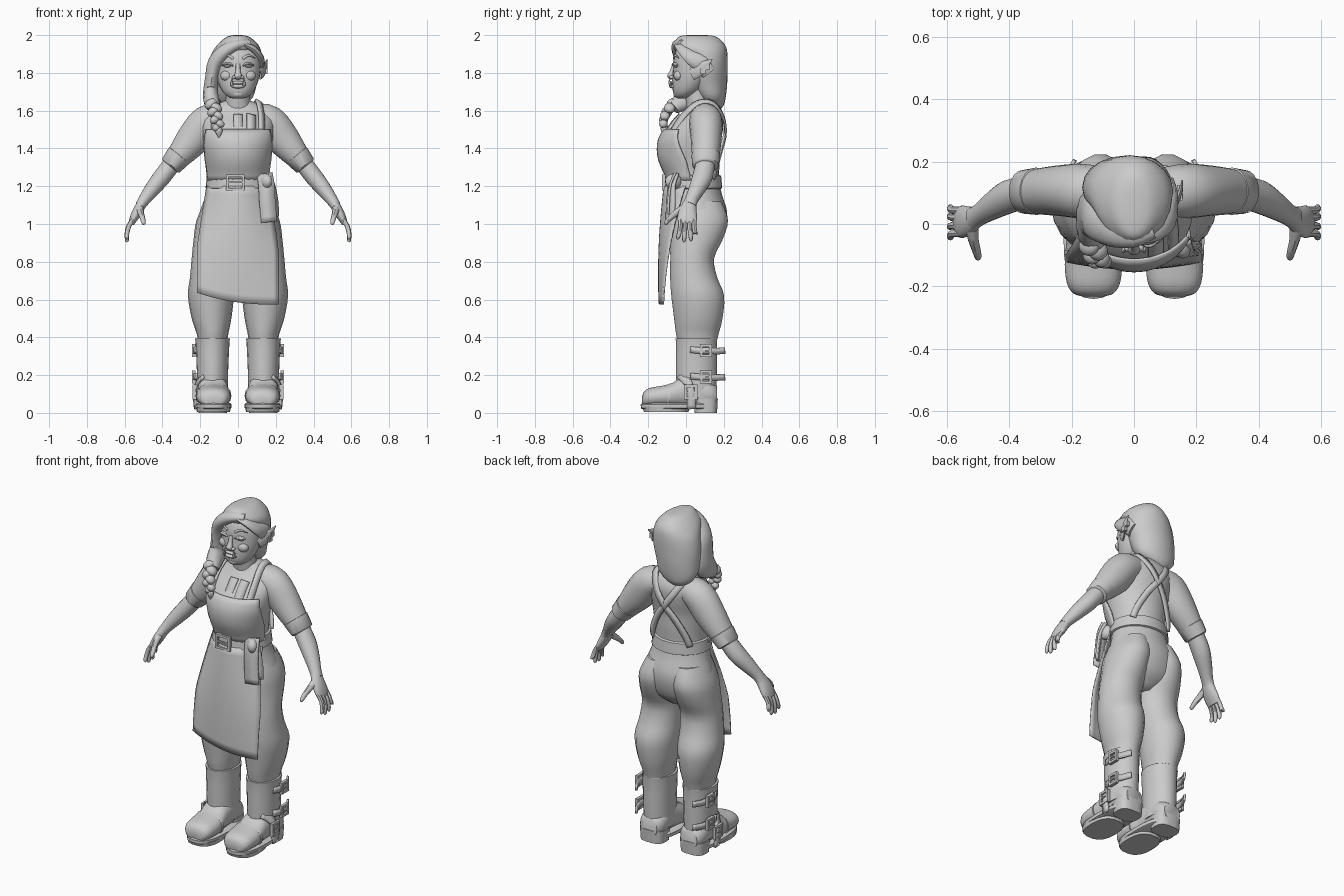
import bpy, bmesh, math
from mathutils import Vector, Matrix, Euler

X, Y, Z = Vector((1, 0, 0)), Vector((0, 1, 0)), Vector((0, 0, 1))


def finish(name, bm, mirror=False, thick=0, angle=45):
    bmesh.ops.recalc_face_normals(bm, faces=bm.faces)
    me = bpy.data.meshes.new(name)
    bm.to_mesh(me)
    bm.free()
    for f in me.polygons:
        f.use_smooth = True
    me.set_sharp_from_angle(angle=math.radians(angle))
    ob = bpy.data.objects.new(name, me)
    bpy.context.collection.objects.link(ob)
    if thick:
        m = ob.modifiers.new("thickness", 'SOLIDIFY')
        m.thickness, m.offset = thick, 0
    if mirror:
        ob.modifiers.new("mirror", 'MIRROR')
    return ob


def spline(rows, k):
    out = []
    for i in range(len(rows) - 1):
        q = [rows[max(i - 1, 0)], rows[i], rows[i + 1], rows[min(i + 2, len(rows) - 1)]]
        for s in range(k):
            t = s / k
            out.append(tuple(.5 * (2 * b + (c - a) * t + (2 * a - 5 * b + 4 * c - d) * t * t
                                   + (3 * b - a - 3 * c + d) * t ** 3) for a, b, c, d in zip(*q)))
    return out + [tuple(rows[-1])]


def loft(name, rows, axis='z', n=18, p=2, k=3, mirror=False, ref=Y):
    """Rings (x, y, z, radius a, radius b) skinned together; axis 't' follows the path."""
    rows = spline(rows, k) if k > 1 else rows
    bm, rings = bmesh.new(), []
    for i, (x, y, z, a, b) in enumerate(rows):
        u, v = X, (Y if axis == 'z' else Z)
        if axis == 't':
            t = Vector(rows[min(i + 1, len(rows) - 1)][:3]) - Vector(rows[max(i - 1, 0)][:3])
            t.normalize()
            u = (ref - t * ref.dot(t)).normalized()
            v = t.cross(u)
        ring = []
        for j in range(n):
            c, s = math.cos(2 * math.pi * j / n), math.sin(2 * math.pi * j / n)
            c, s = (math.copysign(abs(w) ** (2 / p), w) for w in (c, s))
            ring.append(bm.verts.new(Vector((x, y, z)) + u * a * c + v * b * s))
        rings.append(ring)
    for r, q in zip(rings, rings[1:]):
        for j in range(n):
            bm.faces.new((r[j], r[(j + 1) % n], q[(j + 1) % n], q[j]))
    bm.faces.new(rings[0])
    bm.faces.new(rings[-1])
    return finish(name, bm, mirror)


def sheet(name, f, nu, nv, thick, mirror=False):
    bm = bmesh.new()
    g = [[bm.verts.new(f(i / nu, j / nv)) for j in range(nv + 1)] for i in range(nu + 1)]
    for i in range(nu):
        for j in range(nv):
            bm.faces.new((g[i][j], g[i + 1][j], g[i + 1][j + 1], g[i][j + 1]))
    return finish(name, bm, mirror, thick)


def ribbon(name, pts, width, centre, thick=.012, mirror=False):
    """Flat strap along a path, facing away from a centre point."""
    P = [Vector(q) for q in spline(pts, 3)]
    n = len(P) - 1

    def f(u, v):
        i = round(u * n)
        t = P[min(i + 1, n)] - P[max(i - 1, 0)]
        return P[i] + t.cross(P[i] - Vector(centre)).normalized() * width * (v - .5)
    return sheet(name, f, n, 1, thick, mirror)


def blob(name, c, r, rot=(0, 0, 0), mirror=False):
    bm = bmesh.new()
    bmesh.ops.create_uvsphere(bm, u_segments=14, v_segments=9, radius=1)
    bm.transform(Matrix.LocRotScale(Vector(c), Euler(rot), Vector(r)))
    return finish(name, bm, mirror)


def buckle(name, c, a, b, u, v, mirror=False):
    """Rectangular frame with half sizes a, b along directions u, v, plus a prong."""
    bm = bmesh.new()
    w = u.cross(v)
    for d, s in ((u * a, (.007, b, .009)), (u * -a, (.007, b, .009)), (v * b, (a + .007, .007, .009)),
                 (v * -b, (a + .007, .007, .009)), (w * .004, (a, .004, .006))):
        m = Matrix((u, v, w)).transposed().to_4x4()
        m.translation = Vector(c) + d
        bmesh.ops.create_cube(bm, size=2, matrix=m @ Matrix.Diagonal((*s, 1)))
    return finish(name, bm, mirror)


# trousers
loft("trouser_leg", [(.135, .06, .36, .075, .10), (.135, .06, .42, .084, .115), (.14, .065, .5, .105, .13),
                     (.143, .062, .62, .122, .142), (.135, .04, .72, .119, .126), (.126, .033, .82, .119, .118),
                     (.118, .055, .92, .117, .142), (.108, .068, 1.02, .112, .157), (.09, .06, 1.12, .085, .13)], mirror=True)
loft("trouser_hips", [(0, .06, .85, .05, .05), (0, .06, .91, .18, .12), (0, .062, .99, .218, .15), (0, .062, 1.07, .2, .155),
                      (0, .05, 1.15, .172, .142), (0, .04, 1.22, .157, .135)], n=24)
# torso and neck
TORSO = [(0, .042, 1.18, .16, .138), (0, .04, 1.25, .153, .134), (0, .024, 1.33, .163, .155), (0, .02, 1.42, .18, .16),
         (0, .046, 1.5, .19, .15), (0, .085, 1.57, .188, .115), (0, .095, 1.62, .135, .085), (0, .085, 1.65, .075, .065)]
loft("shirt", TORSO, n=28)
loft("neck", [(0, .085, 1.58, .085, .075), (0, .065, 1.64, .066, .065), (0, .05, 1.73, .065, .065)])
# arms
loft("sleeve", [(.09, .10, 1.565, .08, .075), (.165, .105, 1.54, .088, .091), (.233, .107, 1.455, .082, .091),
                (.295, .105, 1.38, .075, .074), (.345, .103, 1.322, .065, .058)], 't', mirror=True)
loft("sleeve_cuff", [(.308, .105, 1.367, .066, .06), (.312, .105, 1.362, .076, .07), (.355, .103, 1.31, .07, .06),
                     (.359, .103, 1.305, .06, .052)], 't', k=1, mirror=True)
loft("forearm", [(.34, .105, 1.33, .05, .048), (.40, .088, 1.252, .054, .048), (.45, .06, 1.19, .045, .042),
                 (.495, .03, 1.13, .035, .032), (.515, .018, 1.1, .038, .028)], 't', mirror=True)
loft("palm", [(.505, .022, 1.115, .034, .026), (.53, .01, 1.07, .047, .027), (.552, .007, 1.03, .052, .022),
              (.566, .007, 1.0, .045, .015)], 't', mirror=True)
for i, (y, tip, zt) in enumerate([(-.03, -.043, .92), (-.005, -.01, .905), (.02, .026, .91), (.043, .056, .945)]):
    loft(f"finger_{i}", [(.552, y, 1.03, .013, .013), (.578, y, .99, .0125, .013), (.588, (y + tip) / 2, .95, .012, .012),
                         (.588, tip, zt + .008, .01, .01), (.586, tip, zt, .004, .004)], 't', n=8, k=2, mirror=True)
loft("thumb", [(.52, -.01, 1.085, .022, .02), (.515, -.05, 1.06, .017, .018), (.505, -.085, 1.03, .014, .014),
               (.5, -.107, 1.005, .011, .011), (.499, -.113, .998, .004, .004)], 't', n=8, ref=X, mirror=True)

# boots
loft("boot_shaft", [(.135, .055, .08, .082, .105), (.135, .055, .2, .082, .11), (.135, .055, .375, .09, .11),
                    (.135, .055, .39, .092, .113), (.135, .055, .393, .08, .10)], k=2, mirror=True)
loft("boot_foot", [(.13, -.232, .065, .035, .022), (.13, -.222, .074, .065, .04), (.13, -.19, .083, .085, .05),
                   (.13, -.13, .088, .092, .056), (.13, -.07, .095, .088, .065), (.132, -.03, .11, .082, .08),
                   (.134, .05, .12, .08, .09), (.134, .13, .1, .076, .07), (.134, .165, .09, .055, .05)],
     'y', p=2.3, mirror=True)
loft("boot_sole", [(.13, -.037, .02, .086, .195), (.13, -.037, .025, .095, .202), (.13, -.037, .045, .096, .203),
                   (.13, -.037, .052, .088, .195)], p=2.6, k=1, n=28, mirror=True)
loft("boot_front_sole", [(.13, -.105, .006, .088, .12), (.13, -.105, .03, .092, .128)], p=2.6, k=1, mirror=True)
loft("boot_heel", [(.134, .105, 0, .075, .06), (.134, .105, .075, .08, .064)], p=3, k=1, mirror=True)
loft("boot_toe_seam", [(.13, -.1, .088, .094, .061), (.13, -.085, .09, .095, .066)], 'y', k=1, p=2.3, mirror=True)
for i, z in enumerate((.33, .19)):
    ribbon(f"boot_strap_{i}", [(.218, .025, z + .005), (.23, .07, z), (.228, .115, z), (.212, .16, z - .003), (.19, .205, z)],
           .034, (.12, .08, z), mirror=True)
    buckle(f"boot_buckle_{i}", (.234, .105, z), .025, .027, Y, Z, mirror=True)
ribbon("ankle_strap", [(.18, -.03, .2), (.216, .01, .16), (.23, .025, .1), (.225, .03, .02)], .045, (.1, .04, .1), mirror=True)
buckle("ankle_buckle", (.231, .025, .11), .028, .032, Y, Z, mirror=True)

# apron skirt
def skirt(u, v):
    u = 2 * u - 1
    w = .165 + .05 * min(1, v * 1.8)
    z = 1.2 - v * (.595 + .03 * u + .02 * (1 - u * u))
    return (u * w, -.115 - .027 * v - .012 * math.sin(math.pi * v) * (1 - u * u) + u * u * (.09 * (1 - v) ** 2 + .022), z)


sheet("apron_skirt", skirt, 14, 14, .008)


# apron bib follows the front of the torso
def bib(u, v):
    z = 1.23 + .27 * v
    r = min(spline(TORSO, 8), key=lambda q: abs(q[2] - z))
    a = (2 * u - 1) * (1.45 - .75 * max(0, v - .35) ** 1.2)
    return ((r[3] + .01) * math.sin(a), r[1] - (r[4] + .01) * math.cos(a), z)


sheet("apron_bib", bib, 16, 10, .008)
ribbon("apron_strap", [(.125, -.085, 1.46), (.125, -.02, 1.565), (.112, .065, 1.642), (.10, .145, 1.638), (.055, .2, 1.56),
                       (0, .207, 1.48), (-.06, .187, 1.4), (-.11, .158, 1.3), (-.125, .14, 1.24)], .036, (0, .06, 1.45), mirror=True)
for x in (.0, .07):
    ribbon("collar_flap", [(x, -.03, 1.58), (x, -.066, 1.54), (x, -.105, 1.485)], .05, (0, .1, 1.4), .006)
# belt with buckle and hanging cloth
loft("belt", [(0, .04, 1.185, .163, .143), (0, .04, 1.19, .172, .152), (0, .04, 1.255, .164, .146), (0, .04, 1.26, .155, .138)],
     k=1, n=28)
buckle("belt_buckle", (-.015, -.118, 1.22), .042, .036, X, Z)
ribbon("cloth_long", [(.14, -.06, 1.265), (.15, -.085, 1.21), (.155, -.095, 1.12), (.165, -.1, 1.01)], .085, (.13, .2, 1.13))
ribbon("cloth_short", [(.15, -.055, 1.265), (.175, -.075, 1.2), (.19, -.075, 1.12), (.195, -.08, 1.04)], .05, (.05, .1, 1.13))
blob("cloth_fold", (.145, -.065, 1.225), (.032, .05, .042), (0, 0, .5))

# head and face
loft("head", [(0, -.02, 1.665, .025, .025), (0, -.012, 1.675, .055, .045), (0, .005, 1.705, .085, .075),
              (0, .025, 1.76, .108, .098), (0, .036, 1.82, .119, .104), (0, .045, 1.88, .119, .11), (0, .06, 1.94, .1, .1),
              (0, .065, 1.98, .04, .05)], n=24)
loft("nose", [(0, -.062, 1.85, .012, .01), (0, -.074, 1.81, .013, .013), (0, -.083, 1.783, .02, .018), (0, -.075, 1.765, .01, .01)],
     n=10)
blob("nostril", (.02, -.075, 1.777), (.012, .014, .01), mirror=True)
blob("eye", (.054, -.053, 1.842), (.026, .016, .014), (0, .1, .4), mirror=True)
loft("eyelid", [(.026, -.064, 1.838, .005, .005), (.053, -.068, 1.847, .008, .006), (.083, -.047, 1.84, .004, .004)], 't', n=8, mirror=True)
loft("eyebrow", [(.025, -.066, 1.875, .004, .007), (.058, -.058, 1.893, .004, .006), (.09, -.038, 1.878, .003, .003)], 't', n=8, mirror=True)
blob("cheek", (.06, -.04, 1.785), (.035, .026, .028), mirror=True)
blob("upper_lip", (0, -.07, 1.748), (.035, .016, .009))
blob("lower_lip", (0, -.071, 1.729), (.037, .018, .011))
blob("chin", (0, -.045, 1.69), (.036, .022, .022))
loft("tusk", [(.031, -.08, 1.73, .008, .008), (.033, -.088, 1.75, .006, .006), (.032, -.085, 1.77, .001, .001)], n=8, mirror=True)
loft("ear", [(.112, .03, 1.795, .035, .012), (.128, .06, 1.812, .036, .012), (.145, .095, 1.84, .024, .008),
             (.152, .12, 1.858, .012, .005), (.155, .14, 1.872, .002, .002)], 't', n=12, ref=Z)
for i, (y, z) in enumerate([(.11, 1.83), (.09, 1.808)]):
    buckle(f"earring_{i}", (.147, y, z), .008, .008, Y, Z).scale = (1, 1, 1)

# hair swept to one side and ending in a braid
loft("hair", [(-.055, .155, 1.605, .035, .025), (-.05, .15, 1.63, .08, .05), (-.04, .135, 1.67, .118, .075),
              (-.033, .118, 1.74, .133, .1), (-.02, .112, 1.82, .142, .108), (-.01, .1, 1.89, .135, .12),
              (-.002, .075, 1.935, .118, .138), (0, .067, 1.97, .088, .122), (0, .06, 1.993, .055, .095),
              (0, .06, 2.0, .02, .05)], n=20)
loft("hair_sweep", [(.06, -.015, 1.955, .03, .02), (.0, -.03, 1.95, .045, .03), (-.065, -.015, 1.915, .06, .04),
                    (-.118, .01, 1.855, .065, .042), (-.138, .03, 1.78, .075, .036), (-.145, .03, 1.7, .075, .04),
                    (-.14, -.02, 1.65, .055, .042), (-.125, -.065, 1.615, .035, .035)], 't', n=14)
loft("hair_right_sweep", [(.02, -.035, 1.955, .03, .015), (.075, -.018, 1.93, .035, .018), (.112, .02, 1.89, .04, .02),
                          (.122, .075, 1.85, .045, .02), (.11, .12, 1.8, .04, .02)], 't', n=12)
for i in range(7):
    t = i / 6
    s = 1 if i % 2 else -1
    blob(f"braid_{i}", (-.132 + .03 * t + s * .012, -.07 - .05 * math.sin(t * 2), 1.635 - .125 * t),
         (.036 - .013 * t, .033 - .012 * t, .026 - .006 * t), (0, s * .6, 0))
loft("braid_tail", [(-.104, -.115, 1.515, .014, .014), (-.102, -.117, 1.49, .02, .016), (-.1, -.117, 1.455, .002, .002)], n=10)
